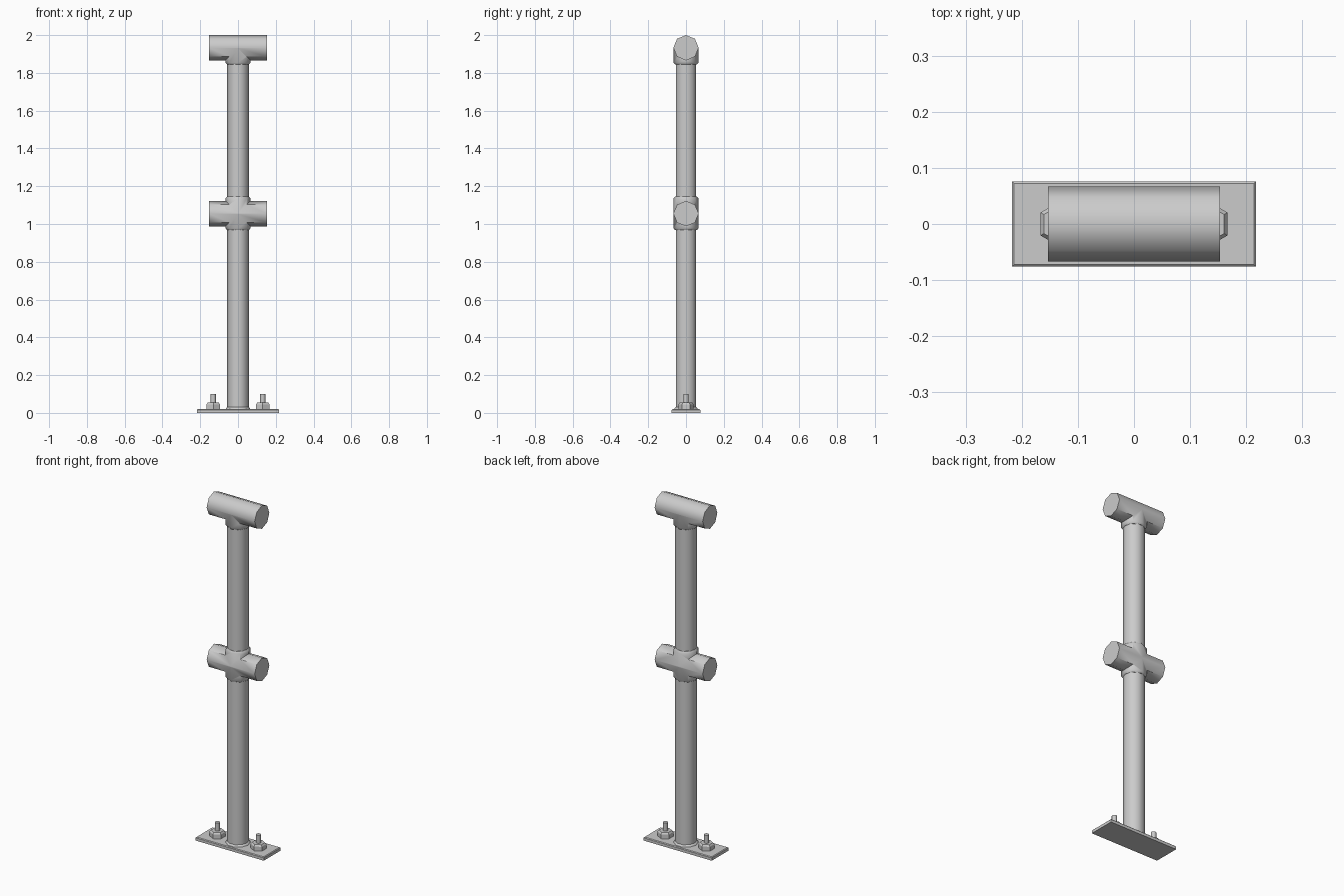
import bpy, bmesh, math
from mathutils import Matrix

if "Cube" in bpy.data.objects:
    bpy.data.objects.remove(bpy.data.objects["Cube"])


def lathe(name, profile, sides, matrix=Matrix(), phase=0.0, angle=50):
    """Closed turned solid from (radius, height) points along local z."""
    bm = bmesh.new()
    rings = []
    for r, z in profile:
        rings.append([bm.verts.new((r * math.cos(phase + 2 * math.pi * i / sides),
                                    r * math.sin(phase + 2 * math.pi * i / sides), z))
                      for i in range(sides)])
    for a, b in zip(rings, rings[1:]):
        for i in range(sides):
            j = (i + 1) % sides
            bm.faces.new((a[i], a[j], b[j], b[i]))
    bm.faces.new(rings[0][::-1])
    bm.faces.new(rings[-1])
    bm.transform(matrix)
    return finish(name, bm, angle)


def finish(name, bm, angle):
    bmesh.ops.recalc_face_normals(bm, faces=bm.faces)
    mesh = bpy.data.meshes.new(name)
    bm.to_mesh(mesh)
    bm.free()
    ob = bpy.data.objects.new(name, mesh)
    bpy.context.collection.objects.link(ob)
    smooth(ob, angle)
    return ob


def smooth(ob, angle):
    bpy.ops.object.select_all(action='DESELECT')
    ob.select_set(True)
    bpy.context.view_layer.objects.active = ob
    bpy.ops.object.shade_smooth_by_angle(angle=math.radians(angle))


def fitting(name, z, collar_profile):
    """Horizontal pipe socket merged with its upright collar."""
    turn = Matrix.Translation((0, 0, z)) @ Matrix.Rotation(math.pi / 2, 4, 'Y')
    pipe = lathe(name, [(0.067, -0.153), (0.067, 0.153)], 8, turn)
    collar = lathe(name + "_collar", collar_profile, 8, Matrix.Translation((0, 0, z)))
    mod = pipe.modifiers.new("union", 'BOOLEAN')
    mod.operation = 'UNION'
    mod.solver = 'EXACT'
    mod.object = collar
    bpy.context.view_layer.objects.active = pipe
    bpy.ops.object.modifier_apply(modifier=mod.name)
    bpy.data.objects.remove(collar)
    smooth(pipe, 50)


# Upright post and the weld at its foot
lathe("post", [(0.057, 0.015), (0.057, 1.88)], 10)
lathe("post_weld", [(0.066, 0.018), (0.064, 0.024), (0.057, 0.03)], 10)

# Top tee and middle cross fittings
fitting("top_tee", 1.933, [(0.058, -0.089), (0.066, -0.079), (0.0665, 0.0)])
fitting("middle_cross", 1.055, [(0.058, -0.088), (0.066, -0.078),
                                (0.066, 0.08), (0.058, 0.09)])

# Base plate
bm = bmesh.new()
bmesh.ops.create_cube(bm, size=1)
bm.transform(Matrix.Translation((0, 0, 0.01)) @ Matrix.Diagonal((0.435, 0.152, 0.02, 1)))
top_edges = [e for e in bm.edges if all(v.co.z > 0.01 for v in e.verts)]
bmesh.ops.bevel(bm, geom=top_edges, offset=0.004, segments=1, affect='EDGES')
finish("base_plate", bm, 30)

# Anchor bolts: hexagonal nut and stud, one on each side of the post
for side, x in (("left", -0.131), ("right", 0.131)):
    place = Matrix.Translation((x, 0, 0))
    lathe(side + "_nut", [(0.041, 0.018), (0.041, 0.045), (0.034, 0.054)], 6,
          place, math.pi / 6, 30)
    lathe(side + "_stud", [(0.014, 0.05), (0.014, 0.1)], 8, place)
